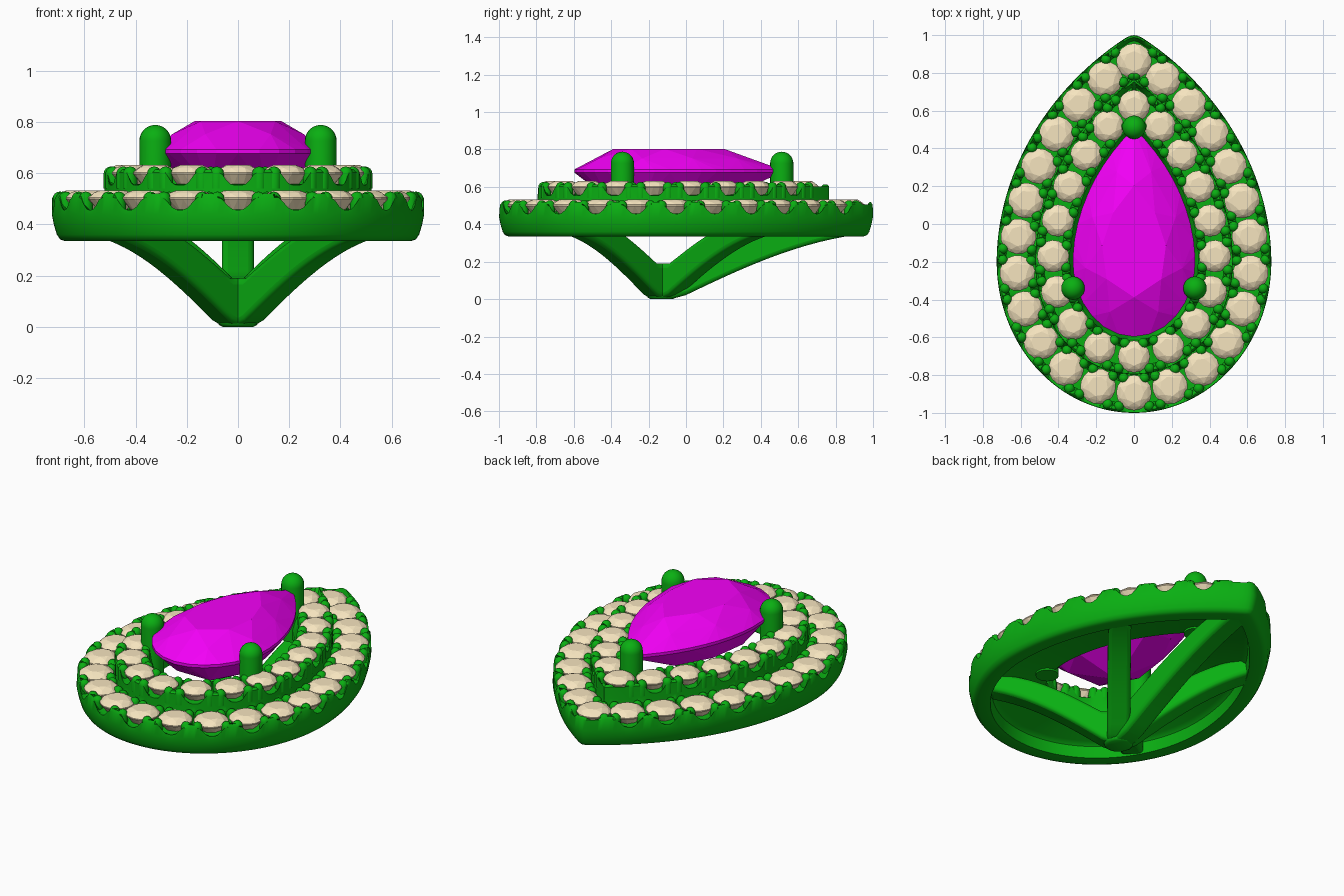
import bpy, bmesh, math
from mathutils import Vector

if "Cube" in bpy.data.objects:
    bpy.data.objects.remove(bpy.data.objects["Cube"])

def material(name, col):
    m = bpy.data.materials.new(name)
    m.diffuse_color = (*col, 1)
    m.use_nodes = True
    m.node_tree.nodes["Principled BSDF"].inputs["Base Color"].default_value = m.diffuse_color
    return m

GREEN = material("green_metal", (0.003, 0.43, 0.006))
MAGENTA = material("magenta_gem", (0.90, 0.0, 0.93))
CREAM = material("cream_gem", (0.92, 0.78, 0.52))

def make_mesh(name, bm, mat, smooth=None):
    bmesh.ops.recalc_face_normals(bm, faces=bm.faces[:])
    me = bpy.data.meshes.new(name)
    bm.to_mesh(me)
    bm.free()
    me.materials.append(mat)
    if smooth:
        me.polygons.foreach_set("use_smooth", [True] * len(me.polygons))
        me.set_sharp_from_angle(angle=math.radians(smooth))
    return me

def add(name, me, loc=(0, 0, 0), rot=0):
    ob = bpy.data.objects.new(name, me)
    ob.location = loc
    ob.rotation_euler[2] = rot
    bpy.context.collection.objects.link(ob)
    return ob

# Pear outline, right half, from the bottom round to the tip
HALF = []
for i in range(150):
    a = math.pi / 2 * i / 150
    HALF.append(Vector((0.727 * math.sin(a), -0.2 - 0.8 * math.cos(a))))
P = [Vector(p) for p in ((0.727, -0.2), (0.727, 0.22), (0.5, 0.68), (0.06, 0.975))]
for i in range(200):
    t = i / 200
    HALF.append(P[0] * (1-t)**3 + P[1] * 3*t*(1-t)**2 + P[2] * 3*t*t*(1-t) + P[3] * t**3)
for i in range(21):
    t = i / 20
    HALF.append(P[3] * (1-t)**2 + Vector((0.023, 1)) * 2*t*(1-t) + Vector((0, 1)) * t*t)

def pear(d, n):
    """Closed outline moved inward by d, with 2n evenly spaced points."""
    pts = []
    for i, p in enumerate(HALF):
        if i == 0:
            t = Vector((1, 0))
        elif i == len(HALF) - 1:
            t = Vector((-1, 0))
        else:
            t = (HALF[i+1] - HALF[i-1]).normalized()
        q = p - d * Vector((t.y, -t.x))
        if i > 0 and q.x <= 0:
            f = pts[-1].x / max(pts[-1].x - q.x, 1e-9)
            pts.append(pts[-1].lerp(q, f))
            break
        pts.append(q)
    acc = [0]
    for a, b in zip(pts, pts[1:]):
        acc.append(acc[-1] + (b - a).length)
    half, j = [], 0
    for k in range(n + 1):
        s = acc[-1] * k / n
        while j < len(pts) - 2 and acc[j+1] < s:
            j += 1
        half.append(pts[j].lerp(pts[j+1], (s - acc[j]) / max(acc[j+1] - acc[j], 1e-9)))
    half[0].x = half[-1].x = 0
    return half + [Vector((-p.x, p.y)) for p in half[-2:0:-1]]

# Stone rows: inset, stones per half, stone radius, girdle height
ROWS = {"outer": (0.107, 12, 0.094, 0.502), "inner": (0.298, 9, 0.085, 0.600)}
centres = {k: pear(r[0], r[1]) for k, r in ROWS.items()}
for k, r in ROWS.items():
    centres[k][r[1]].y -= 0.024        # tip stone sits a little lower

def rim(p, row, low, high):
    """Rim height: scalloped down next to each stone."""
    r = ROWS[row][2]
    dist = min((p - c).length for c in centres[row])
    f = min(max((dist / r - 1.08) / 0.24, 0), 1)
    return low + (high - low) * f * f * (3 - 2 * f)

# Two-step halo frame: section swept along inset outlines
SECTION = [(0.115, 0.335), (0.05, 0.335), (0.032, 0.342), (0.02, 0.36), (0.008, 0.40), (0.0, 0.44),
           (0.002, ("outer", 0.452, 0.505)), (0.012, ("outer", 0.455, 0.520)),
           (0.03, ("outer", 0.455, 0.520)), (0.05, 0.458), (0.165, 0.458),
           (0.185, ("outer", 0.455, 0.505)), (0.204, ("outer", 0.455, 0.505)),
           (0.206, 0.535), (0.206, ("inner", 0.553, 0.603)), (0.216, ("inner", 0.555, 0.614)),
           (0.232, ("inner", 0.555, 0.614)), (0.25, 0.558), (0.345, 0.558),
           (0.365, ("inner", 0.555, 0.610)), (0.385, ("inner", 0.553, 0.605)),
           (0.395, 0.54), (0.412, 0.48), (0.412, 0.43), (0.40, 0.42), (0.15, 0.42), (0.125, 0.40)]
bm = bmesh.new()
rings = []
for d, z in SECTION:
    rings.append([bm.verts.new((p.x, p.y, rim(p, *z) if isinstance(z, tuple) else z))
                  for p in pear(d, 132)])
for a, b in zip(rings, rings[1:] + rings[:1]):
    for i in range(len(a)):
        j = (i + 1) % len(a)
        bm.faces.new((a[i], a[j], b[j], b[i]))
add("double_halo_frame", make_mesh("double_halo_frame", bm, GREEN, 40))

def capsule(bm, x, y, z0, z1, r, seg=10, steps=4):
    """Upright post with a round top."""
    prof = [(r, z0)] + [(r * math.cos(a), z1 - r + r * math.sin(a))
                        for a in (math.pi / 2 * k / steps for k in range(steps))]
    loops = [[bm.verts.new((x + q * math.cos(2*math.pi*i/seg), y + q * math.sin(2*math.pi*i/seg), z))
              for i in range(seg)] for q, z in prof]
    top = bm.verts.new((x, y, z1))
    bm.faces.new(loops[0][::-1])
    for i in range(seg):
        j = (i + 1) % seg
        for a, b in zip(loops, loops[1:]):
            bm.faces.new((a[i], a[j], b[j], b[i]))
        bm.faces.new((loops[-1][i], loops[-1][j], top))

def gem(name, rings, mat):
    """Faceted stone as the hull of its facet rings."""
    bm = bmesh.new()
    for ring in rings:
        for p in ring:
            bm.verts.new(p)
    bmesh.ops.convex_hull(bm, input=bm.verts[:])
    loose = [v for v in bm.verts if not v.link_faces]
    bmesh.ops.delete(bm, geom=loose, context='VERTS')
    bmesh.ops.dissolve_limit(bm, angle_limit=0.01, verts=bm.verts[:], edges=bm.edges[:])
    return make_mesh(name, bm, mat)

def circle(r, z, n, shift=0.0):
    return [(r * math.cos(2*math.pi*(i+shift)/n), r * math.sin(2*math.pi*(i+shift)/n), z) for i in range(n)]

# Accent stones and the small bead prongs between them
for row, (d, n, r, z) in ROWS.items():
    stone = gem("accent_stone", [circle(0.56*r, 0.031, 8), circle(0.83*r, 0.020, 8, 0.5),
                                 circle(r, 0.003, 16), circle(r, -0.003, 16),
                                 circle(0.6*r, -0.05, 8, 0.5), [(0, 0, -0.088)]], CREAM)
    for i, p in enumerate(centres[row]):
        add(f"{row}_accent_stone_{i+1}", stone, (p.x, p.y, z), math.atan2(p.y + 0.15, p.x))
    fine = pear(d, 2 * n)
    bm = bmesh.new()
    for i in range(1, len(fine), 2):
        t = (fine[(i+1) % len(fine)] - fine[i-1]).normalized()
        nrm = Vector((t.y, -t.x))
        for s in (-1, 1):
            for u in (-1, 1):
                q = fine[i] + nrm * s * 0.80 * r + t * u * 0.030
                if q.x * fine[i].x > 0:
                    capsule(bm, q.x, q.y, z - 0.06, z + 0.026, 0.028)
    add(f"{row}_bead_prongs", make_mesh("bead_prongs", bm, GREEN, 50))

# Centre pear stone
girdle = pear(0.403, 16)
mid = Vector((0, -0.147))
def level(s, z, step=1, start=0):
    return [((mid + (p - mid) * s).to_tuple() + (z,)) for p in girdle[start::step]]
add("centre_stone", gem("centre_stone", [
    level(0.536, 0.803, 4), level(0.80, 0.752, 4, 2), level(1, 0.693), level(1, 0.676),
    level(0.68, 0.54, 4, 2), [(0, -0.147, 0.42)]], MAGENTA))

# Three claws holding the centre stone
bm = bmesh.new()
for x, y in ((-0.323, -0.34), (0.323, -0.34), (0, 0.512)):
    capsule(bm, x, y, 0.41, 0.788, 0.062, 24, 8)
add("centre_claws", make_mesh("centre_claws", bm, GREEN, 50))

# Curved struts from the hub up to the frame
def ease(u, start):
    return max(0, (u - start) / (1 - start))
hub = Vector((0, -0.13))
for i, end in enumerate(((0, 0.91), (0.46, 0.43), (-0.46, 0.43), (0.5, -0.61), (-0.5, -0.61))):
    v = Vector(end) - hub
    side = Vector((-v.y, v.x)).normalized() * 0.062
    bm = bmesh.new()
    secs = []
    for k in range(17):
        u = k / 16
        w, h = ease(u, 0.09), ease(u, 0.125)
        lo = 0.004 + 0.34 * (0.6 * math.sin(math.pi / 2 * w) + 0.4 * w)
        hi = 0.19 + 0.25 * math.sin(math.pi / 2 * h)
        c = hub + v * u
        secs.append([bm.verts.new((*(c + side * s), z)) for s, z in ((-1, lo), (1, lo), (1, hi), (-1, hi))])
    for a, b in zip(secs, secs[1:]):
        for k in range(4):
            bm.faces.new((a[k], a[(k+1) % 4], b[(k+1) % 4], b[k]))
    bm.faces.new(secs[0])
    bm.faces.new(secs[-1])
    ob = add(f"strut_{i+1}", make_mesh("strut", bm, GREEN, 35))
    bev = ob.modifiers.new("round_edges", 'BEVEL')
    bev.width, bev.segments, bev.limit_method = 0.022, 3, 'ANGLE'
    bev.angle_limit = math.radians(50)

# Hub where the struts meet
bm = bmesh.new()
loops = [[bm.verts.new((x, y - 0.13, z)) for x, y, z in circle(r, h, 24)]
         for r, h in ((0.06, 0), (0.075, 0.008), (0.08, 0.03), (0.062, 0.19))]
for a, b in zip(loops, loops[1:]):
    for i in range(24):
        bm.faces.new((a[i], a[(i+1) % 24], b[(i+1) % 24], b[i]))
bm.faces.new(loops[0])
bm.faces.new(loops[-1])
add("hub", make_mesh("hub", bm, GREEN, 50))
